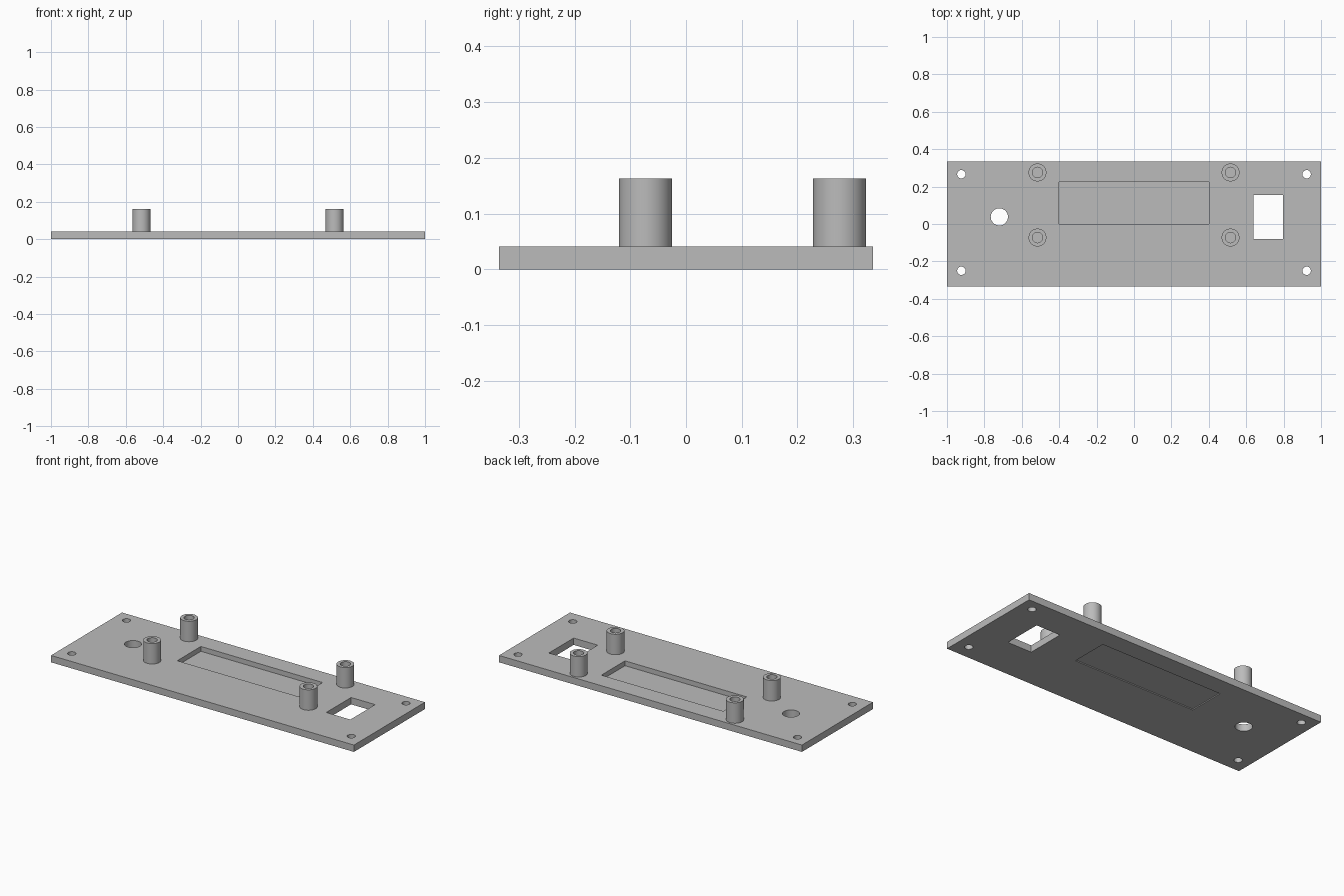
import bpy

if "Cube" in bpy.data.objects:
    bpy.data.objects.remove(bpy.data.objects["Cube"])

grey = bpy.data.materials.new("grey plastic")
grey.diffuse_color = (0.5, 0.5, 0.5, 1)
grey.use_nodes = True
grey.node_tree.nodes["Principled BSDF"].inputs["Base Color"].default_value = grey.diffuse_color

T = 0.041          # plate thickness
POST_TOP = 0.163


def box(name, x0, x1, y0, y1, z0, z1):
    bpy.ops.mesh.primitive_cube_add(size=1, location=((x0 + x1) / 2, (y0 + y1) / 2, (z0 + z1) / 2))
    ob = bpy.context.object
    ob.name = name
    ob.scale = (x1 - x0, y1 - y0, z1 - z0)
    bpy.ops.object.transform_apply(location=False, rotation=False, scale=True)
    ob.data.materials.append(grey)
    return ob


def cylinder(name, x, y, r, z0, z1):
    bpy.ops.mesh.primitive_cylinder_add(vertices=48, radius=r, depth=z1 - z0, location=(x, y, (z0 + z1) / 2))
    ob = bpy.context.object
    ob.name = name
    ob.data.materials.append(grey)
    return ob


def cut(target, cutter):
    mod = target.modifiers.new("cut", 'BOOLEAN')
    mod.operation = 'DIFFERENCE'
    mod.solver = 'EXACT'
    mod.object = cutter
    bpy.context.view_layer.objects.active = target
    bpy.ops.object.modifier_apply(modifier=mod.name)
    bpy.data.objects.remove(cutter)


def smooth(ob):
    bpy.ops.object.select_all(action='DESELECT')
    ob.select_set(True)
    bpy.context.view_layer.objects.active = ob
    bpy.ops.object.shade_smooth_by_angle(angle=0.6)


# Face plate
plate = box("face_plate", -1, 1, -0.335, 0.335, 0, T)

# Corner screw holes
for x in (-0.923, 0.923):
    for y in (-0.25, 0.266):
        cut(plate, cylinder("screw_hole", x, y, 0.0225, -0.1, 0.1))

# Round shaft hole and rectangular socket opening
cut(plate, cylinder("shaft_hole", -0.72, 0.038, 0.046, -0.1, 0.1))
cut(plate, box("socket_opening", 0.638, 0.797, -0.079, 0.155, -0.1, 0.1))

# Display window: deep pocket above, shallow recess below a thin membrane
cut(plate, box("window_pocket", -0.402, 0.402, 0.001, 0.224, 0.012, 0.1))
cut(plate, box("window_recess", -0.402, 0.402, 0.001, 0.224, -0.1, 0.006))
smooth(plate)

# Hollow mounting posts
for x in (-0.516, 0.516):
    for y in (-0.0725, 0.2755):
        post = cylinder("mounting_post", x, y, 0.0478, T - 0.002, POST_TOP)
        cut(post, cylinder("post_bore", x, y, 0.028, T + 0.001, 0.3))
        smooth(post)
